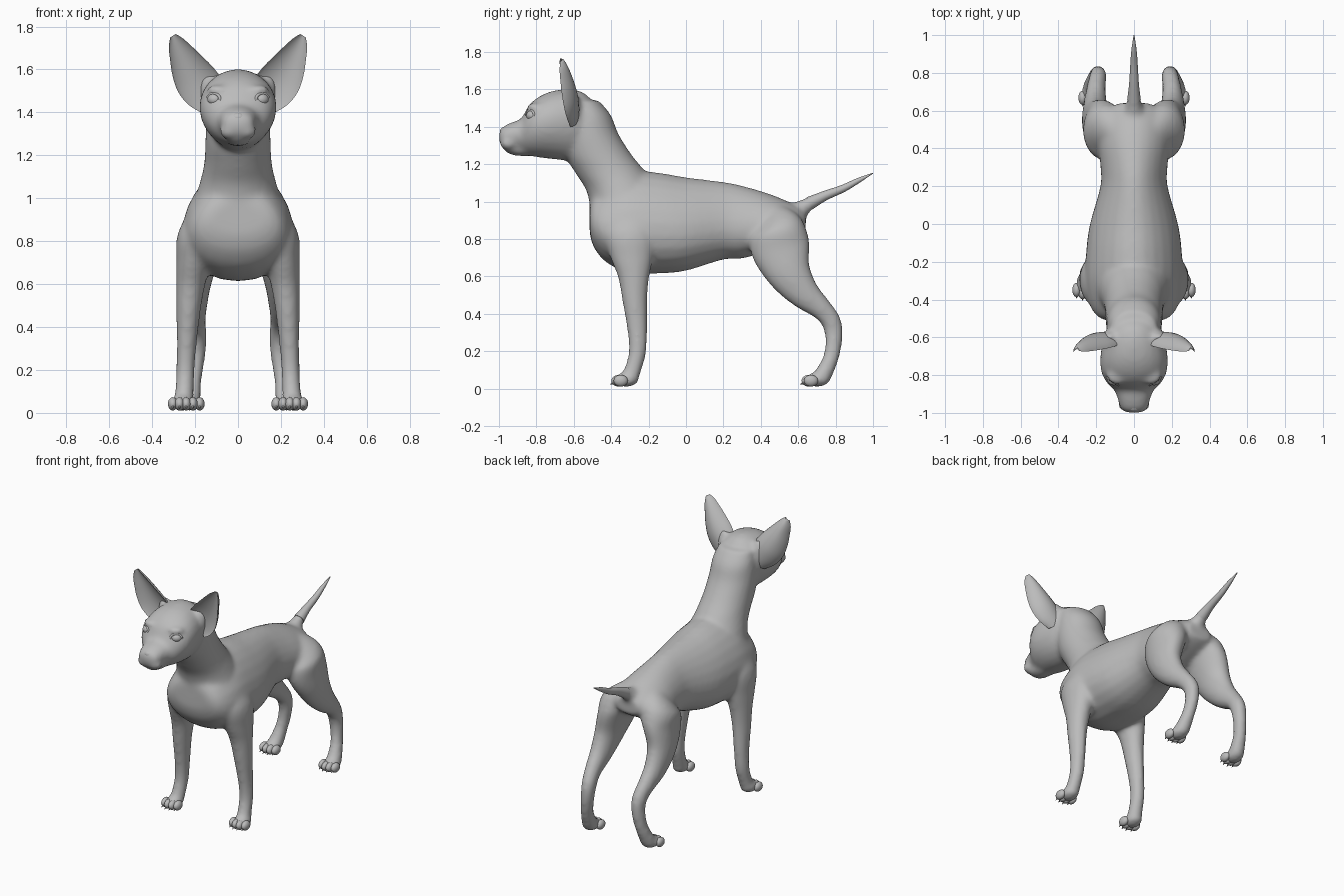
import bpy, bmesh, math
from mathutils import Vector, Matrix

cube = bpy.data.objects.get("Cube")
if cube:
    bpy.data.objects.remove(cube)

grey = bpy.data.materials.new("coat grey")
grey.use_nodes = True
grey.diffuse_color = (0.5, 0.5, 0.5, 1)
grey.node_tree.nodes["Principled BSDF"].inputs["Base Color"].default_value = (0.5, 0.5, 0.5, 1)

Y, Z = Vector((0, 1, 0)), Vector((0, 0, 1))


def spline(rows, steps):
    """Catmull-Rom interpolation through rows of numbers."""
    rows = [Vector(r) for r in rows]
    pad = [rows[0]] + rows + [rows[-1]]
    out = []
    for a, b, c, d in zip(pad, pad[1:], pad[2:], pad[3:]):
        for i in range(steps):
            t = i / steps
            out.append(b + 0.5 * t * (c - a + t * (2*a - 5*b + 4*c - d + t * (3*(b - c) + d - a))))
    return out + [rows[-1]]


def skin(bm, rings):
    rings = [[bm.verts.new(p) for p in ring] for ring in rings]
    n = len(rings[0])
    for a, b in zip(rings, rings[1:]):
        for i in range(n):
            bm.faces.new((a[i], a[(i + 1) % n], b[(i + 1) % n], b[i]))
    bm.faces.new(rings[0])
    bm.faces.new(rings[-1])


def loft(bm, rows, up=None, taper=0, side=1, n=24, steps=4):
    """Rows are x, y, z, half width, half depth; taper narrows the upper side."""
    rows = spline(rows, steps)
    rings = []
    for i, r in enumerate(rows):
        tangent = Vector(rows[min(i + 1, len(rows) - 1)][:3]) - Vector(rows[max(i - 1, 0)][:3])
        v = up or Vector((0, -tangent.z, tangent.y)).normalized()
        ring = []
        for k in range(n):
            a = math.tau * k / n
            w = r[3] * math.cos(a) * (1 - taper * math.sin(a))
            ring.append(Vector((side * (r[0] + w), r[1], r[2])) + v * r[4] * math.sin(a))
        rings.append(ring)
    skin(bm, rings)


def barrel(bm, rows, taper):
    """Rows are y, top, bottom, half width."""
    loft(bm, [(0, y, (t + b) / 2, w, (t - b) / 2) for y, t, b, w in rows], Z, taper)


def ball(bm, centre, size, tilt=0):
    m = Matrix.Translation(centre) @ Matrix.Rotation(tilt, 4, "Z") @ Matrix.Diagonal((*size, 1))
    bmesh.ops.create_uvsphere(bm, u_segments=20, v_segments=12, radius=1, matrix=m)


def finish(name, bm, angle=60):
    bmesh.ops.recalc_face_normals(bm, faces=bm.faces)
    mesh = bpy.data.meshes.new(name)
    bm.to_mesh(mesh)
    bm.free()
    mesh.materials.append(grey)
    obj = bpy.data.objects.new(name, mesh)
    bpy.context.collection.objects.link(obj)
    bpy.ops.object.select_all(action="DESELECT")
    obj.select_set(True)
    bpy.context.view_layer.objects.active = obj
    bpy.ops.object.shade_smooth_by_angle(angle=math.radians(angle))
    return obj


def ear(bm, s):
    """Dished crescents: x, y, z, half width, depth."""
    rows = spline([(.11, -.6, 1.44, .075, .03), (.15, -.61, 1.49, .098, .04),
                   (.195, -.622, 1.55, .1, .047), (.235, -.636, 1.615, .083, .045),
                   (.268, -.65, 1.68, .058, .036), (.29, -.66, 1.725, .038, .026),
                   (.303, -.665, 1.757, .015, .012)], 4)
    across = Vector((.84, 0, -.54))
    rings = []
    for r in rows:
        ring = []
        for k in range(24):
            a = math.tau * k / 24
            v = math.sin(a)
            p = Vector(r[:3]) + across * r[3] * math.cos(a)
            p.y += r[4] * (v if v > 0 else -.25 * v) - .6 * r[4] * math.cos(a) ** 2
            p.x *= s
            ring.append(p)
        rings.append(ring)
    skin(bm, rings)


# Torso, neck and head, later fused with the legs
bm = bmesh.new()
barrel(bm, [(-.515, .99, .83, .13), (-.49, 1.05, .75, .19), (-.42, 1.1, .67, .235),
            (-.3, 1.16, .62, .255), (-.15, 1.155, .615, .25), (0, 1.13, .63, .23),
            (.2, 1.105, .69, .175), (.3, 1.085, .695, .175), (.45, 1.04, .74, .185),
            (.58, .985, .8, .16), (.64, .95, .84, .08)], .2)
loft(bm, [(0, -.33, .9, .23, .17), (0, -.34, 1.05, .185, .19), (0, -.4, 1.15, .16, .19),
          (0, -.47, 1.25, .153, .18), (0, -.515, 1.36, .15, .155), (0, -.525, 1.46, .14, .125),
          (0, -.55, 1.54, .115, .085)], Y)
barrel(bm, [(-.48, 1.5, 1.3, .08), (-.53, 1.57, 1.25, .13), (-.6, 1.6, 1.22, .16),
            (-.7, 1.595, 1.225, .178), (-.78, 1.565, 1.235, .174), (-.84, 1.515, 1.245, .145),
            (-.88, 1.445, 1.26, .105), (-.93, 1.425, 1.28, .085), (-.98, 1.4, 1.29, .07),
            (-1, 1.37, 1.32, .035)], -.1)
ball(bm, (0, -.87, 1.28), (.066, .105, .038))
tail = [(0, .52, .92, .08, .06), (0, .6, .95, .055, .052), (0, .66, .99, .036, .036),
        (0, .74, 1.03, .026, .026), (0, .84, 1.07, .02, .02), (0, .92, 1.112, .014, .014),
        (0, 1, 1.152, .002, .002)]
loft(bm, tail[:5])

# Legs, heels, brows, lips and ear roots
for s in (1, -1):
    loft(bm, [(.14, -.29, .98, .06, .08), (.19, -.3, .84, .09, .14), (.208, -.29, .7, .08, .115),
              (.22, -.28, .6, .068, .085), (.23, -.275, .48, .057, .068), (.24, -.26, .3, .046, .053),
              (.245, -.26, .19, .043, .048), (.25, -.285, .1, .044, .048), (.257, -.31, .045, .05, .055)],
         Y, side=s)
    loft(bm, [(.09, .45, .95, .06, .07), (.145, .49, .86, .115, .14), (.17, .505, .75, .098, .16),
              (.198, .55, .62, .078, .122), (.205, .63, .51, .063, .087), (.2, .725, .425, .05, .06),
              (.19, .78, .35, .046, .053), (.195, .79, .25, .041, .046), (.21, .77, .15, .041, .043),
              (.222, .725, .06, .05, .05)], side=s)
    ball(bm, (s * .257, -.32, .047), (.054, .07, .038))
    ball(bm, (s * .225, .7, .047), (.054, .07, .038))
    ball(bm, (s * .1, -.815, 1.505), (.05, .035, .022), s * .5)
    ball(bm, (s * .04, -.95, 1.31), (.047, .045, .037))
    ball(bm, (s * .13, -.6, 1.5), (.05, .035, .09))
body = finish("body", bm)
remesh = body.modifiers.new("fuse", "REMESH")
remesh.mode = "VOXEL"
remesh.voxel_size = .013
remesh.use_smooth_shade = True
smooth = body.modifiers.new("soften", "SMOOTH")
smooth.iterations = 14
smooth.factor = .5

# Tail beyond its fused root
bm = bmesh.new()
loft(bm, tail[2:])
finish("tail", bm)


# Toes and claws
def toes(name, x, y, s):
    bm = bmesh.new()
    for i in range(4):
        off = i - 1.5
        tx, ty = s * (x + off * .031), y - .045 + abs(off) * .012
        ball(bm, (tx, ty, .042), (.023, .038, .031))
        claw = Matrix.Translation((tx, ty - .036, .027)) @ Matrix.Rotation(math.radians(120), 4, "X")
        bmesh.ops.create_cone(bm, cap_ends=True, segments=8, radius1=.008, radius2=.001,
                              depth=.022, matrix=claw)
    finish(name, bm)


# Eyes with lid rims
def eye(name, s):
    bm = bmesh.new()
    ball(bm, (s * .108, -.82, 1.46), (.036, .034, .03), s * .6)
    finish(name, bm)
    bm = bmesh.new()
    turn = Matrix.Translation((s * .113, -.832, 1.46)) @ Matrix.Rotation(s * .6, 4, "Z")
    rings = []
    for i in range(25):
        a = math.tau * i / 24
        rings.append([turn @ Vector((math.cos(a) * (.036 + .007 * math.cos(b)), .007 * math.sin(b),
                                     math.sin(a) * (.028 + .007 * math.cos(b))))
                      for b in (math.tau * k / 8 for k in range(8))])
    skin(bm, rings)
    finish(name + "_lids", bm)


for s, word in ((1, "left"), (-1, "right")):
    bm = bmesh.new()
    ear(bm, s)
    finish(word + "_ear", bm)
    toes(word + "_front_toes", .257, -.322, s)
    toes(word + "_hind_toes", .225, .695, s)
    eye(word + "_eye", s)

# Nose pad with nostril wings
bm = bmesh.new()
ball(bm, (0, -.97, 1.375), (.036, .024, .024))
for s in (1, -1):
    ball(bm, (s * .024, -.973, 1.367), (.016, .018, .016))
finish("nose", bm)
